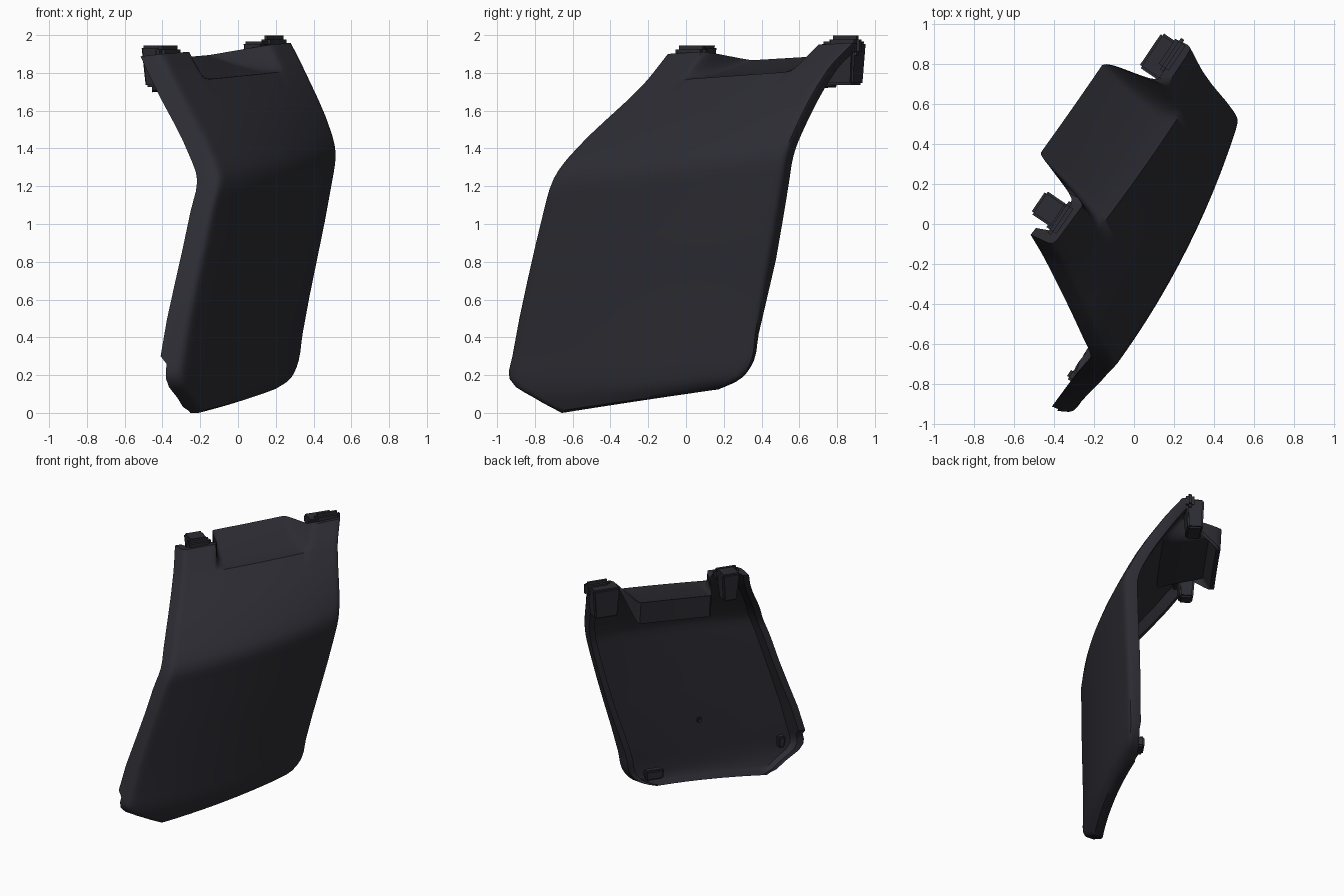
import bpy, bmesh, math
from mathutils import Vector as V, Matrix

if "Cube" in bpy.data.objects:
    bpy.data.objects.remove(bpy.data.objects["Cube"])

dark = bpy.data.materials.new("dark_grey_plastic")
dark.diffuse_color = (0.025, 0.025, 0.033, 1)
dark.use_nodes = True
dark.node_tree.nodes["Principled BSDF"].inputs["Base Color"].default_value = dark.diffuse_color


def finish(name, bm, angle=38):
    bmesh.ops.recalc_face_normals(bm, faces=bm.faces)
    me = bpy.data.meshes.new(name)
    bm.to_mesh(me)
    bm.free()
    ob = bpy.data.objects.new(name, me)
    bpy.context.collection.objects.link(ob)
    me.materials.append(dark)
    bpy.ops.object.select_all(action='DESELECT')
    ob.select_set(True)
    bpy.context.view_layer.objects.active = ob
    bpy.ops.object.shade_smooth_by_angle(angle=math.radians(angle))
    return ob


def smooth(a, b, x):
    t = min(1, max(0, (x - a) / (b - a)))
    return t * t * (3 - 2 * t)


OUT = V((.88, -.46, 0))
BACK = V((-.9, .42, -.1))        # direction of the folded rim
LOWBACK = V((-.97, .08, 0))      # same, near the bottom
SCOOP = V((-.27, .18, -.05))     # how far the scoop reaches back

# Front and rear edges of the outer skin, bottom to top, with sideways bulge
EDGES = [
    ((-.19, -.66, 0), (.20, .17, .125), .03),
    ((-.25, -.80, .08), (.28, .30, .19), .045),
    ((-.31, -.93, .18), (.32, .36, .28), .055),
    ((-.30, -.915, .30), (.34, .38, .42), .06),
    ((-.15, -.755, 1.08), (.495, .51, 1.22), .06),
    ((-.115, -.705, 1.24), (.515, .535, 1.37), .06),
    ((-.15, -.62, 1.36), (.495, .575, 1.48), .05),
    ((-.345, -.22, 1.75), (.35, .76, 1.82), .02),
    ((-.415, -.10, 1.90), (.28, .89, 1.96), .01),
]
SPLITS = {0: [0, .12, .4, .7], 1: [0, .33, .66], 2: [0, .33, .66], 3: [0, .25, .5, .75],
          4: [0, .33, .66], 5: [0, .33, .66], 6: [0, .25, .5, .75],
          7: [0, .05, .15, .3, .45, .6, .75, .9]}


def edge_curve(side):
    pts = [V(e[side]) + OUT * .013 * (k > 0) for k, e in enumerate(EDGES)]
    n = len(pts)
    dirs = [(pts[k + 1] - pts[k]).normalized() for k in range(n - 1)]
    tan = [dirs[0]] + [(dirs[k - 1] + dirs[k]).normalized() for k in range(1, n - 1)] + [dirs[-1]]
    res = []
    for k in range(n - 1):
        p, q = pts[k], pts[k + 1]
        size = (q - p).length
        for t in SPLITS[k]:
            a, b = t * (1 - t) ** 2 * size, t * t * (t - 1) * size
            h = t * t * (3 - 2 * t)
            res.append(p.lerp(q, h) + tan[k] * a + tan[k + 1] * b)
    return res + [pts[-1]]


amounts = []                     # (bulge, scoop amount) per row
for k in range(len(EDGES) - 1):
    for t in SPLITS[k]:
        amounts.append((EDGES[k][2] + (EDGES[k + 1][2] - EDGES[k][2]) * t, t if k == 7 else 0))
amounts.append((EDGES[-1][2], 1))
rows = list(zip(edge_curve(0), edge_curve(1), amounts))

cols = [0, .006, .018, .035, .05, .1, .15, .18]
cols += [.20 + .01 * i for i in range(11)] + [.38, .45, .52, .59, .66]
cols += [.72 + .01 * i for i in range(11)] + [.86, .9, .95, .965, .982, .994, 1]

# Bent panel with folded rim and scooped hand grip
bm = bmesh.new()
outer, inner = [], []
nr, nc = len(rows), len(cols)
for j, (fp, rp, (bulge, t)) in enumerate(rows):
    ro, ri = [], []
    for i, u in enumerate(cols):
        w = smooth(.20, .29, u) * (1 - smooth(.73, .82, u))
        p = fp.lerp(rp, u) + OUT * bulge * 4 * u * (1 - u)
        p = p + SCOOP * (w * t ** .7)
        back = LOWBACK.lerp(BACK, smooth(.3, .9, p.z))
        rim = i < 4 or i > nc - 5 or j < 2 or j > nr - 3
        depth = .125 - .03 * u if rim else .045
        if rim and p.z < .3:
            depth = .085
        if j < 2:
            depth = .065
        if j > nr - 3 and 3 < i < nc - 4:
            depth = .06
        thick = (back * depth).lerp(V((.01, 0, -.17 if rim else -.05)), w * t)
        e = min(i, nc - 1 - i)
        soft = .025 if e == 0 else .009 if e == 1 else .002 if e == 2 else 0
        if j == 0:
            soft = .02
        ro.append(bm.verts.new(p + back * soft))
        ri.append(bm.verts.new(p + thick))
    outer.append(ro)
    inner.append(ri)
for g in (outer, inner):
    for j in range(nr - 1):
        for i in range(nc - 1):
            bm.faces.new((g[j][i], g[j][i + 1], g[j + 1][i + 1], g[j + 1][i]))
ring = [(0, i) for i in range(nc)] + [(j, nc - 1) for j in range(1, nr)]
ring += [(nr - 1, i) for i in range(nc - 2, -1, -1)] + [(j, 0) for j in range(nr - 2, 0, -1)]
for (j, i), (m, n) in zip(ring, ring[1:] + ring[:1]):
    bm.faces.new((outer[j][i], outer[m][n], inner[m][n], inner[j][i]))
finish("bent_panel", bm)


# Clips and blocks: tapered bevelled boxes turned along the panel width
def block(name, centre, size, taper=.75, tilt=0, bevel=.012):
    bm = bmesh.new()
    bmesh.ops.create_cube(bm, size=1)
    for v in bm.verts:
        s = taper if v.co.z < 0 else 1
        v.co = V((v.co.x * size[0] * s, v.co.y * size[1] * s, v.co.z * size[2]))
    bmesh.ops.bevel(bm, geom=bm.edges[:], offset=bevel, segments=2, affect='EDGES')
    m = Matrix.Translation(centre) @ Matrix.Rotation(math.radians(56), 4, 'Z')
    bm.transform(m @ Matrix.Rotation(math.radians(tilt), 4, 'X'))
    finish(name, bm)


block("front_clip", (-.425, .075, 1.835), (.14, .13, .22))
block("rear_clip", (.135, .835, 1.85), (.21, .13, .23), .85)
block("rear_top_lip", (.19, .845, 1.945), (.19, .06, .105), 1, 0, .02)
block("front_top_lip", (-.37, .03, 1.90), (.19, .06, .09), 1, 0, .02)
block("lower_rear_block", (.13, .22, .24), (.15, .06, .08), .9)
block("lower_front_block", (-.30, -.76, .24), (.06, .06, .09), .9)
block("centre_stud", (.01, -.18, .55), (.04, .03, .04), 1, 0, .008)
